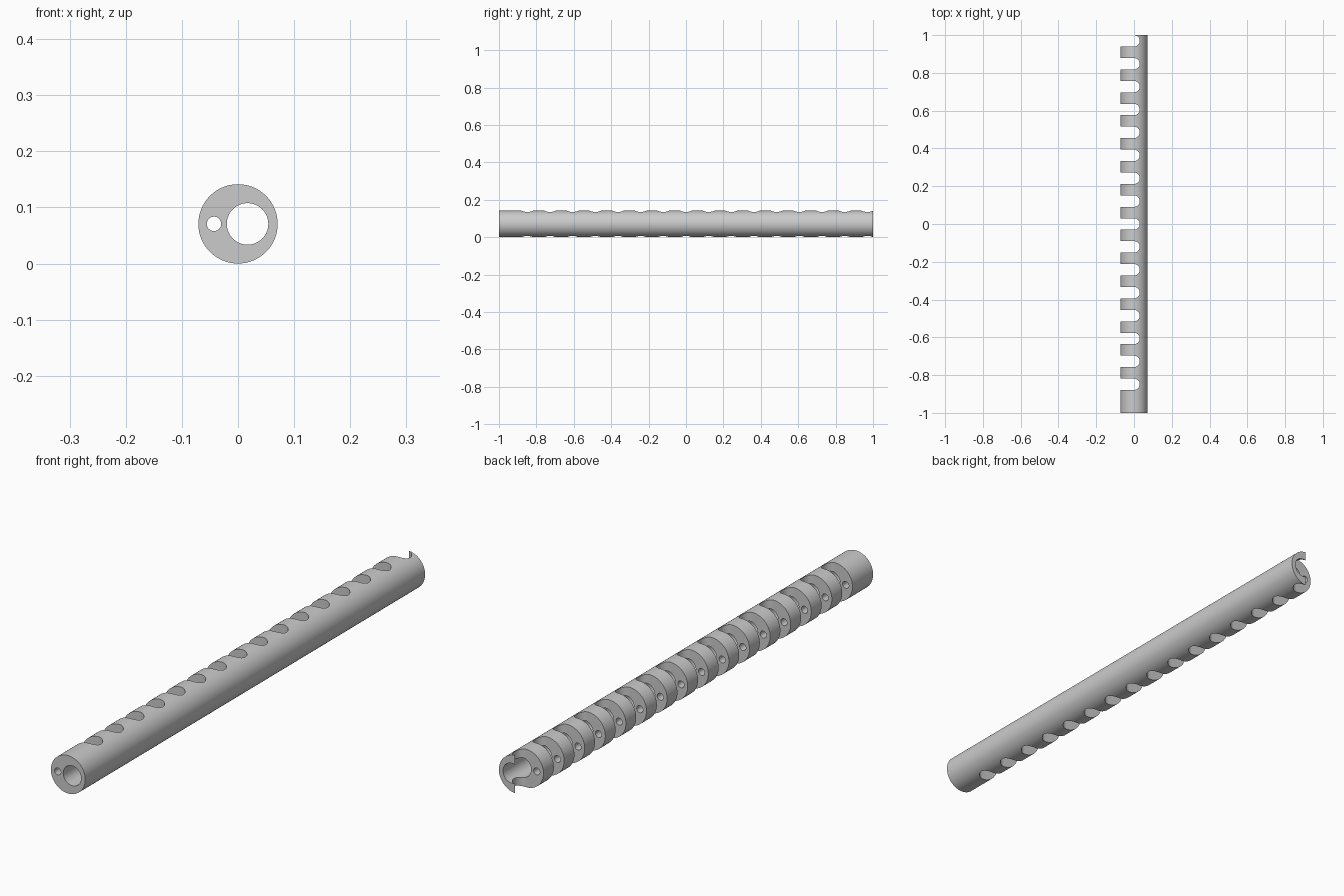
import bpy, bmesh
from math import sin, cos, pi

if "Cube" in bpy.data.objects:
    bpy.data.objects.remove(bpy.data.objects["Cube"])

R = 0.0707            # outer radius, also axis height
PITCH = 2 / 16.5      # spacing of the notches
SLOT_R = PITCH / 4    # half width and end radius of a notch


def make_prisms(name, prisms):
    """Each prism is a (bottom ring, extrusion vector) pair."""
    bm = bmesh.new()
    for ring, vec in prisms:
        face = bm.faces.new([bm.verts.new(p) for p in ring])
        res = bmesh.ops.extrude_face_region(bm, geom=[face], use_keep_orig=True)
        top = [v for v in res["geom"] if isinstance(v, bmesh.types.BMVert)]
        bmesh.ops.translate(bm, verts=top, vec=vec)
    bmesh.ops.recalc_face_normals(bm, faces=bm.faces)
    mesh = bpy.data.meshes.new(name)
    bm.to_mesh(mesh)
    bm.free()
    obj = bpy.data.objects.new(name, mesh)
    bpy.context.collection.objects.link(obj)
    return obj


def rod(x, radius, half_len, sides):
    ring = [(x + radius * cos(2 * pi * i / sides), -half_len,
             R + radius * sin(2 * pi * i / sides)) for i in range(sides)]
    return ring, (0, 2 * half_len, 0)


def notch(k):
    """Round-ended slot open to -x; the last one runs out of the rod end."""
    y = k * PITCH
    pts = [(SLOT_R * cos(a), y + SLOT_R * sin(a))
           for a in (-pi / 2 + pi * i / 24 for i in range(25))]
    if k == 8:
        pts[-1] = (0.0005, 1.05)
        pts.append((-0.1, 1.05))
    else:
        pts.append((-0.1, y + SLOT_R))
    pts.append((-0.1, y - SLOT_R))
    return [(px, py, -0.05) for px, py in pts], (0, 0, 0.25)


# Notched tube with a large bore and a small wire channel
tube = make_prisms("notched_tube", [rod(0, R, 1, 64)])
cutters = [
    make_prisms("bore_cutters", [rod(0.017, 0.037, 1.1, 48),
                                 rod(-0.0428, 0.0129, 1.1, 32)]),
    make_prisms("notch_cutters", [notch(k) for k in range(-7, 9)]),
]
bpy.context.view_layer.objects.active = tube
tube.select_set(True)
for c in cutters:
    mod = tube.modifiers.new(c.name, "BOOLEAN")
    mod.operation = "DIFFERENCE"
    mod.solver = "EXACT"
    mod.object = c
    bpy.ops.object.modifier_apply(modifier=mod.name)
for c in cutters:
    bpy.data.objects.remove(c)

# Smooth curved walls, keep edges sharp
bpy.ops.object.shade_smooth_by_angle(angle=pi / 6)
